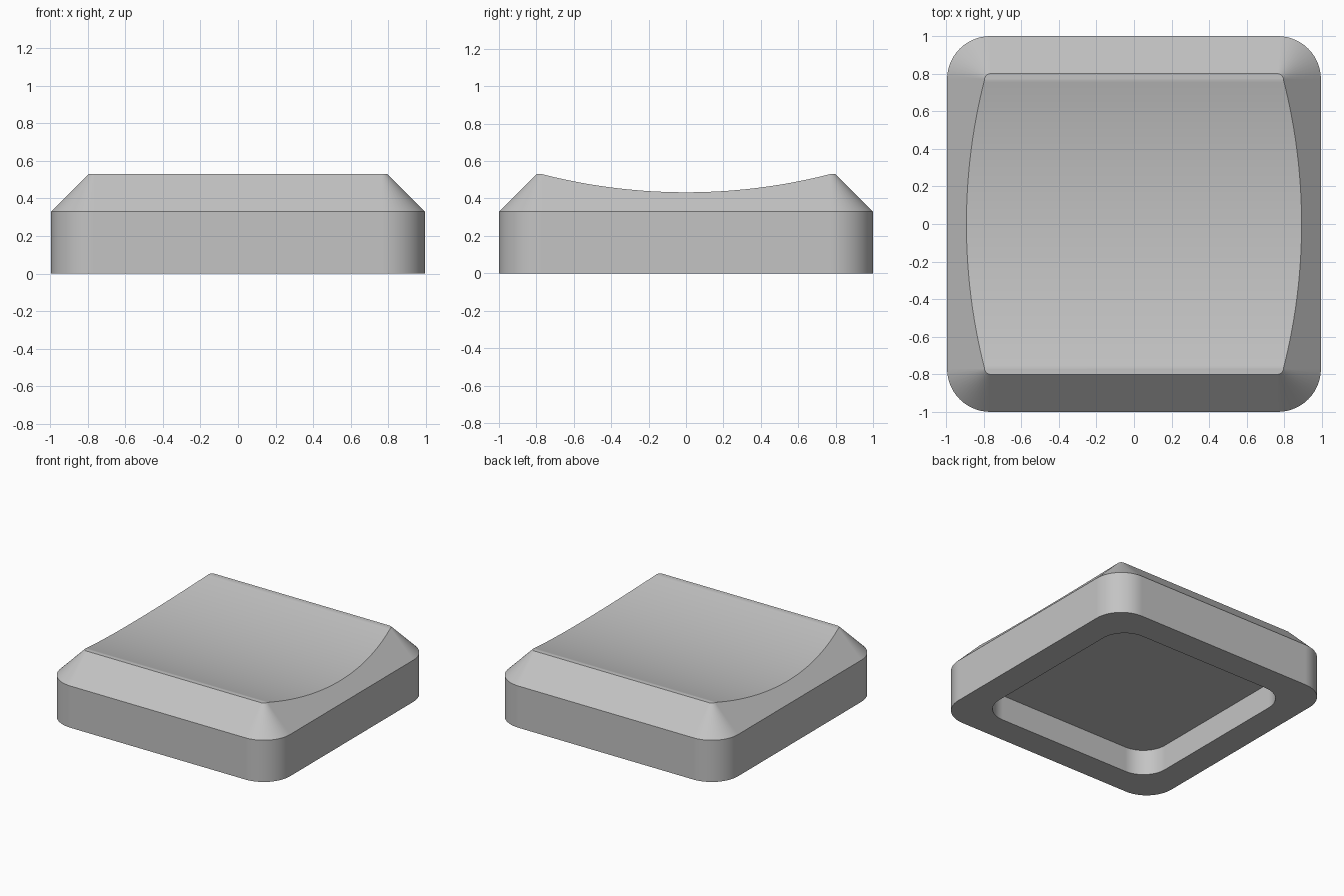
import bpy, bmesh, math

cube = bpy.data.objects.get("Cube")
if cube:
    bpy.data.objects.remove(cube, do_unlink=True)

# Single grey plastic
grey = bpy.data.materials.new("grey_plastic")
grey.use_nodes = True
grey.diffuse_color = (0.55, 0.55, 0.55, 1)
grey.node_tree.nodes["Principled BSDF"].inputs["Base Color"].default_value = grey.diffuse_color


def rounded_rect(hx, hy, r, z, steps=14):
    """Outline of a rounded rectangle at height z."""
    pts = []
    for k, (sx, sy) in enumerate([(1, 1), (-1, 1), (-1, -1), (1, -1)]):
        for i in range(steps + 1):
            a = math.pi / 2 * (k + i / steps)
            pts.append((sx * (hx - r) + r * math.cos(a),
                        sy * (hy - r) + r * math.sin(a), z))
    return pts


def loft(name, rings):
    """Closed solid through outlines with equal point counts."""
    bm = bmesh.new()
    loops = [[bm.verts.new(p) for p in ring] for ring in rings]
    for low, high in zip(loops, loops[1:]):
        for i in range(len(low)):
            j = (i + 1) % len(low)
            bm.faces.new((low[i], low[j], high[j], high[i]))
    bm.faces.new(loops[0])
    bm.faces.new(loops[-1])
    bmesh.ops.recalc_face_normals(bm, faces=bm.faces)
    mesh = bpy.data.meshes.new(name)
    bm.to_mesh(mesh)
    bm.free()
    mesh.materials.append(grey)
    obj = bpy.data.objects.new(name, mesh)
    bpy.context.collection.objects.link(obj)
    return obj


# Body: straight wall, then a chamfer up to a nearly square top
TOP, SHOULDER, DIP = 0.53, 0.33, 0.433
cap = loft("cap_body", [rounded_rect(0.995, 1, 0.23, 0),
                        rounded_rect(0.995, 1, 0.23, SHOULDER),
                        rounded_rect(0.795, 0.8, 0.03, TOP)])

# Cutter for the shallow cylindrical dish, running along x
RIM = 0.77
sag = TOP - DIP
radius = (RIM ** 2 + sag ** 2) / (2 * sag)
reach = math.asin(0.9 / radius)
angles = [reach * (i / 24 - 1) for i in range(49)]
arc = [(radius * math.sin(a), DIP + radius * (1 - math.cos(a))) for a in angles]
section = arc + [(0.9, 0.8), (-0.9, 0.8)]
dish = loft("dish_cutter", [[(x, y, z) for y, z in section] for x in (-1.2, 1.2)])

# Cutter for the hollow underside
hollow = loft("hollow_cutter", [rounded_rect(0.775, 0.78, 0.2, -0.1),
                                rounded_rect(0.775, 0.78, 0.2, 0.2)])

bpy.ops.object.select_all(action="DESELECT")
bpy.context.view_layer.objects.active = cap
cap.select_set(True)
for cutter in (dish, hollow):
    cutter.hide_render = True
    mod = cap.modifiers.new(cutter.name, "BOOLEAN")
    mod.operation = "DIFFERENCE"
    mod.solver = "EXACT"
    mod.object = cutter
    bpy.ops.object.modifier_apply(modifier=mod.name)
    bpy.data.objects.remove(cutter, do_unlink=True)

# Smooth curved areas, crisp chamfer edges
bpy.ops.object.shade_smooth_by_angle(angle=math.radians(30))
weighted = cap.modifiers.new("flat_face_normals", "WEIGHTED_NORMAL")
weighted.keep_sharp = True
